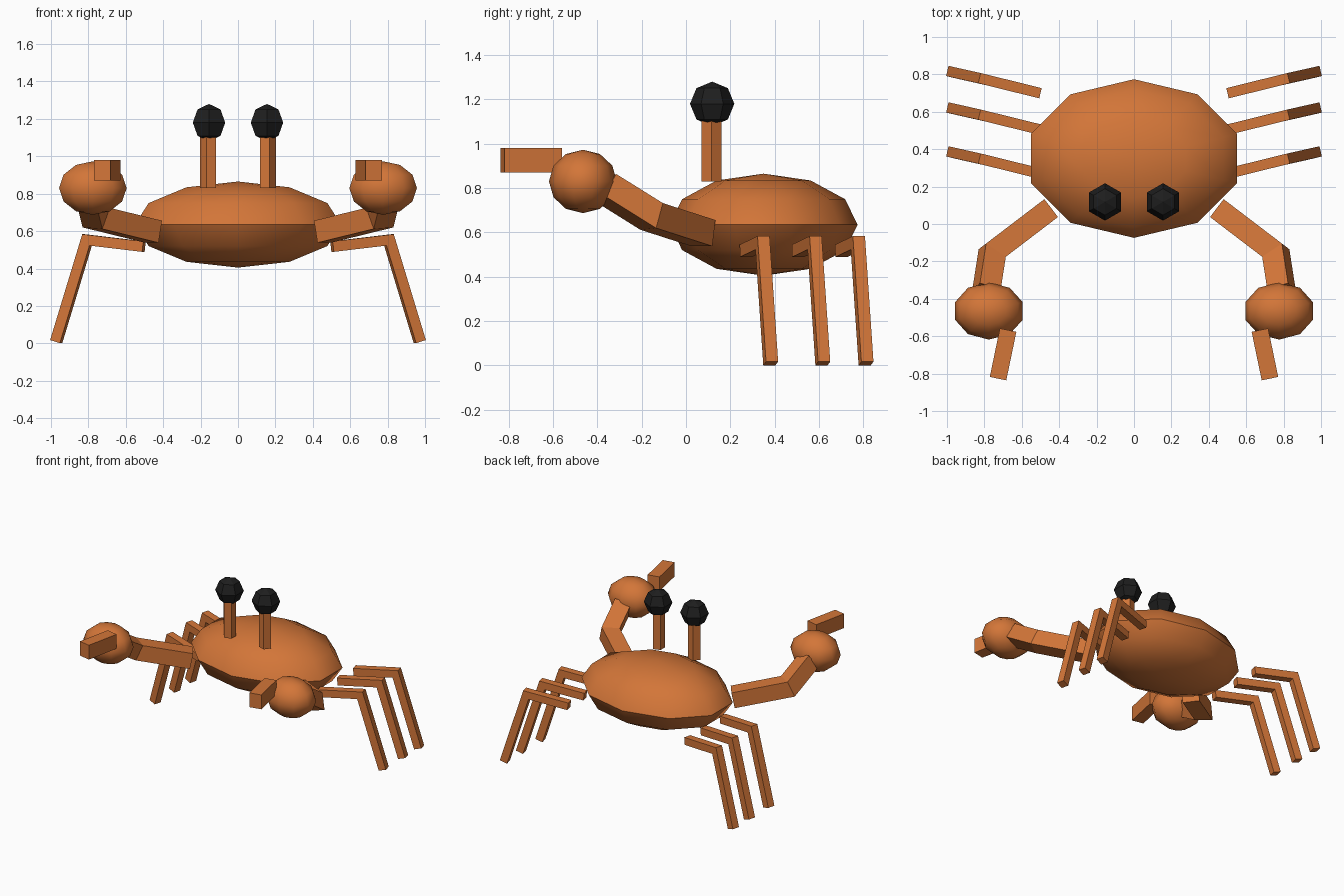
import bpy, bmesh, math
from mathutils import Vector, Matrix

if "Cube" in bpy.data.objects:
    bpy.data.objects.remove(bpy.data.objects["Cube"])


def material(name, rgb):
    m = bpy.data.materials.new(name)
    m.diffuse_color = (*rgb, 1)
    m.use_nodes = True
    m.node_tree.nodes["Principled BSDF"].inputs["Base Color"].default_value = m.diffuse_color
    return m


shell = material("orange shell", (0.65, 0.18, 0.04))
black = material("eye black", (0.013, 0.013, 0.013))


def finish(name, bm, mat, mirror=True, smooth=None):
    bmesh.ops.recalc_face_normals(bm, faces=bm.faces)
    me = bpy.data.meshes.new(name)
    bm.to_mesh(me)
    bm.free()
    me.materials.append(mat)
    ob = bpy.data.objects.new(name, me)
    bpy.context.collection.objects.link(ob)
    if smooth:
        bpy.ops.object.select_all(action='DESELECT')
        ob.select_set(True)
        bpy.context.view_layer.objects.active = ob
        bpy.ops.object.shade_smooth_by_angle(angle=math.radians(smooth))
    if mirror:
        ob.modifiers.new("mirror", 'MIRROR').use_mirror_merge = False
    return ob


def skin(bm, rings):
    """Bridge rings of vertices in order."""
    for a, b in zip(rings, rings[1:]):
        n = len(a)
        for i in range(n):
            bm.faces.new((a[i], a[(i + 1) % n], b[(i + 1) % n], b[i]))


def ellipsoid(name, centre, radii, segs, rows, mat, **kw):
    """Low-poly ellipsoid with a vertex column facing +y."""
    bm = bmesh.new()
    c = Vector(centre)

    def vert(phi, th):
        d = (math.sin(phi) * math.sin(th), math.sin(phi) * math.cos(th), math.cos(phi))
        return bm.verts.new(c + Vector([r * k for r, k in zip(radii, d)]))
    rings = [[vert(math.pi * j / rows, 2 * math.pi * i / segs) for i in range(segs)]
             for j in range(1, rows)]
    skin(bm, rings)
    for phi, ring in ((0, rings[0]), (math.pi, rings[-1])):
        pole = vert(phi, 0)
        for i in range(segs):
            bm.faces.new((pole, ring[i], ring[(i + 1) % segs]))
    return finish(name, bm, mat, **kw)


def limb(name, points, half):
    """Square bar along a path, with mitred joints."""
    bm = bmesh.new()
    p = [Vector(q) for q in points]
    t = [(b - a).normalized() for a, b in zip(p, p[1:])]
    side = t[0].cross(Vector((0, 0, 1))).normalized()
    up = side.cross(t[0])
    cur = [p[0] + half * (side * a + up * b) for a, b in ((1, 1), (-1, 1), (-1, -1), (1, -1))]
    rings = [[bm.verts.new(q) for q in cur]]
    for k in range(1, len(p)):
        d = t[k - 1]
        n = (d + t[k]) if k < len(t) else d
        cur = [q + d * ((p[k] - q).dot(n) / d.dot(n)) for q in cur]
        rings.append([bm.verts.new(q) for q in cur])
    skin(bm, rings)
    bm.faces.new(rings[0])
    bm.faces.new(rings[-1])
    return finish(name, bm, shell)


# Body
ellipsoid("body", (0, 0.35, 0.635), (0.58, 0.424, 0.23), 10, 6, shell, mirror=False, smooth=40)

# Eye stalks and eyes
bm = bmesh.new()
bmesh.ops.create_cone(bm, cap_ends=True, segments=5, radius1=0.047, radius2=0.047, depth=0.31,
                      matrix=Matrix.Translation((0.155, 0.115, 0.985)) @ Matrix.Rotation(-math.pi / 2, 4, 'Z'))
finish("eye_stalks", bm, shell)
ellipsoid("eyes", (0.155, 0.118, 1.18), (0.1, 0.1, 0.1), 6, 4, black)

# Three pairs of walking legs
for label, y in (("front", 0.27), ("middle", 0.505), ("rear", 0.70)):
    limb(label + "_legs", [(0.503, y, 0.517), (0.807, y + 0.075, 0.553), (0.972, y + 0.112, 0.009)], 0.028)

# Claw arms, claws and fingers
limb("claw_arms", [(0.452, 0.078, 0.597), (0.758, -0.155, 0.672), (0.79, -0.36, 0.80)], 0.06)
ellipsoid("claws", (0.776, -0.465, 0.83), (0.19, 0.153, 0.143), 10, 6, shell, smooth=45)
limb_mid = Vector((0.70, -0.697, 0.925))
bm = bmesh.new()
bmesh.ops.create_cube(bm, size=1, matrix=Matrix.Translation(limb_mid)
                      @ Matrix.Rotation(0.205, 4, 'Z') @ Matrix.Diagonal((0.09, 0.265, 0.11, 1)))
finish("claw_fingers", bm, shell)
